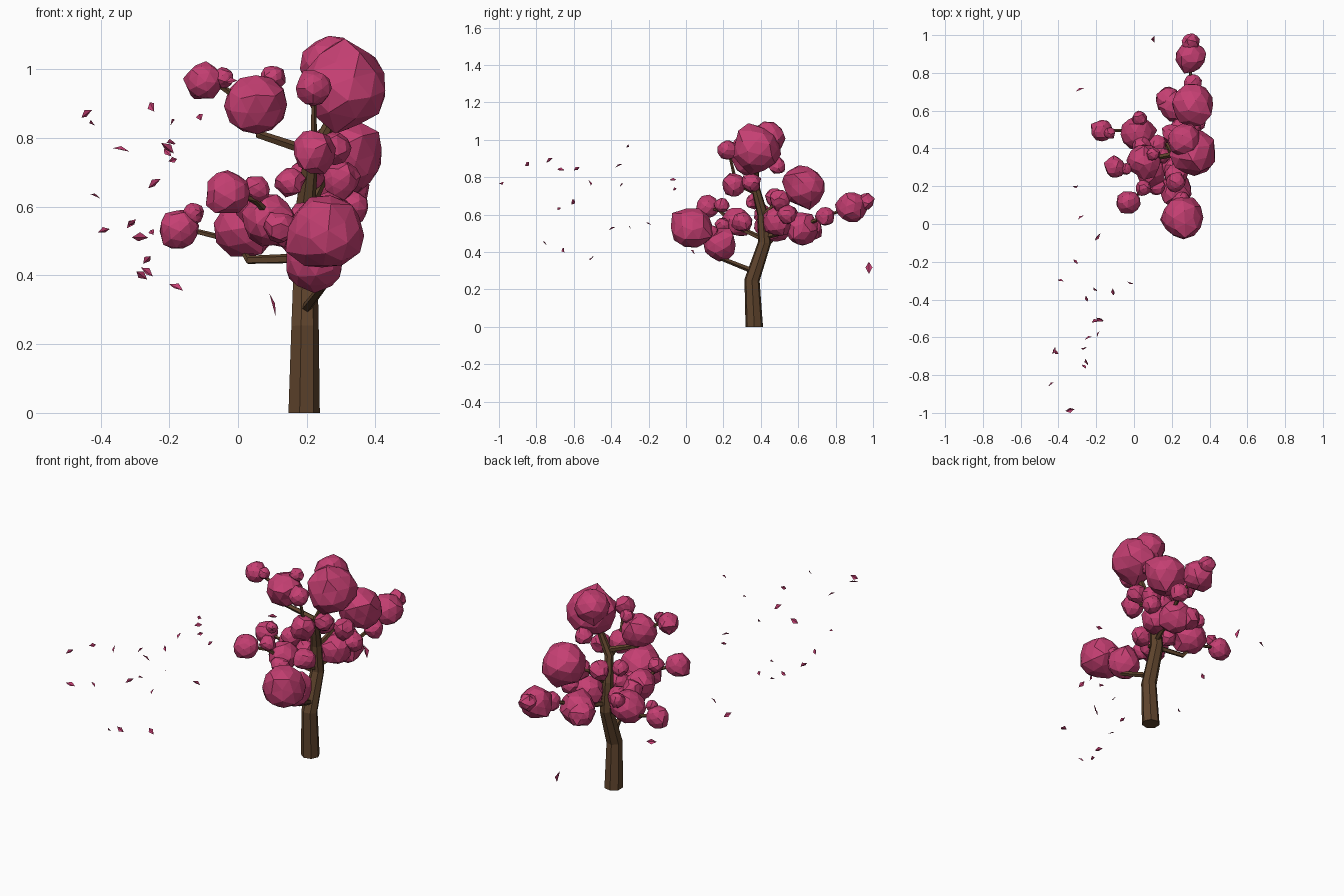
import bpy, bmesh, math, random
from mathutils import Vector, Matrix, Euler

random.seed(7)


def material(name, rgb):
    m = bpy.data.materials.new(name)
    m.diffuse_color = (*rgb, 1)
    return m


bark = material("bark", (0.115, 0.058, 0.026))
pink = material("blossom", (0.56, 0.05, 0.17))


def finish(bm, name, mat):
    me = bpy.data.meshes.new(name)
    bm.to_mesh(me)
    bm.free()
    me.materials.append(mat)
    ob = bpy.data.objects.new(name, me)
    bpy.context.collection.objects.link(ob)
    return ob


def limb(name, pts, r0, r1, sides):
    """Tapered faceted tube through the given points."""
    pts = [Vector(p) for p in pts]
    bm = bmesh.new()
    rings = []
    q = None
    prev = None
    for i, p in enumerate(pts):
        d = (pts[min(i + 1, len(pts) - 1)] - pts[max(i - 1, 0)]).normalized()
        if i == 0 and sides > 6:
            d = Vector((0, 0, 1))        # flat foot of the trunk
        if q is None:
            q = Vector((0, 0, 1)).rotation_difference(d)
        else:
            q = prev.rotation_difference(d) @ q
        prev = d
        r = r0 + (r1 - r0) * i / (len(pts) - 1)
        rings.append([bm.verts.new(p + q @ Vector((r * math.cos(2 * math.pi * k / sides),
                                                   r * math.sin(2 * math.pi * k / sides), 0)))
                      for k in range(sides)])
    for a, b in zip(rings, rings[1:]):
        for k in range(sides):
            j = (k + 1) % sides
            bm.faces.new((a[k], a[j], b[j], b[k]))
    bm.faces.new(rings[0][::-1])
    bm.faces.new(rings[-1])
    return finish(bm, name, bark)


# Trunk
limb("trunk", [(.19, .365, 0), (.193, .353, .25), (.195, .42, .45), (.195, .41, .6),
               (.21, .375, .73), (.27, .37, .85), (.29, .39, .95)], .048, .011, 7)

# Branches
branches = [
    [(.195, .355, .30), (.245, .19, .365), (.22, .14, .43), (.25, .04, .52)],
    [(.195, .41, .45), (.03, .44, .445), (.0, .49, .50), (-.05, .495, .51), (-.17, .495, .54)],
    [(.2, .41, .47), (.13, .28, .53), (.05, .18, .62), (-.03, .115, .64)],
    [(.21, .37, .76), (.06, .34, .81), (.05, .33, .88), (-.05, .305, .95), (-.10, .3, .97)],
    [(.2, .42, .48), (.25, .58, .52), (.3, .74, .59), (.3, .88, .64)],
    [(.2, .4, .58), (.25, .5, .68), (.31, .62, .74)],
    [(.21, .37, .72), (.22, .27, .76), (.22, .23, .93)],
]
for i, b in enumerate(branches):
    limb(f"branch_{i + 1}", b, .015, .007, 5)

# Foliage clumps: x, y, z, radius
clumps = [
    (.257, .03, .527, .113), (.22, .18, .44, .088),
    (.02, .485, .54, .09), (-.17, .495, .535, .058),
    (-.03, .113, .64, .063), (.09, .27, .56, .078),
    (.055, .335, .895, .09), (-.10, .3, .965, .055),
    (.315, .38, .95, .125), (.27, .44, 1.01, .088), (.22, .22, .945, .052),
    (.31, .63, .75, .112), (.3, .885, .64, .082), (.31, .745, .59, .05),
    (.23, .62, .525, .09), (.26, .49, .56, .08), (.22, .255, .76, .062),
]
small = [
    (-.13, .48, .58, .03), (.1, .37, .975, .035), (-.04, .29, .975, .03),
    (.28, .35, .77, .05), (.29, .485, .86, .045), (.2, .475, .69, .052),
    (.3, .5, .68, .055), (.3, .96, .67, .045), (.15, .36, .67, .042),
    (.2, .3, .56, .055), (.18, .66, .52, .065), (.33, .54, .6, .05),
    (.05, .19, .65, .04), (.03, .56, .6, .04), (.04, .41, .6, .05),
    (.25, .13, .5, .045), (.12, .42, .54, .055), (.12, .2, .54, .045),
]


def foliage(name, data, subdiv, jitter):
    for i, (x, y, z, r) in enumerate(data):
        bm = bmesh.new()
        rot = Euler([random.uniform(0, 6.28) for _ in range(3)]).to_matrix().to_4x4()
        bmesh.ops.create_icosphere(bm, subdivisions=subdiv, radius=r,
                                   matrix=Matrix.Translation((x, y, z)) @ rot)
        c = Vector((x, y, z))
        for v in bm.verts:
            v.co = c + (v.co - c) * random.uniform(1 - jitter, 1 + jitter)
        # leaf tips poking out of the clump
        for v in random.sample(list(bm.verts), 3):
            v.co = c + (v.co - c).normalized() * r * 1.17
        finish(bm, f"{name}_{i + 1}", pink)


foliage("foliage_clump", clumps, 2, .07)
foliage("small_foliage", small, 2, .1)

# Petals drifting in the wind
petals = [
    (.1, .978, .315), (-.34, -.985, .765), (-.44, -.85, .87), (-.265, -.755, .445),
    (-.25, -.73, .89), (-.415, -.68, .63), (-.265, -.655, .41), (-.243, -.605, .667),
    (-.19, -.585, .845), (-.205, -.515, .77), (-.18, -.505, .365), (-.39, -.3, .53),
    (-.25, -.395, .525), (-.11, -.36, .86), (-.205, -.345, .757), (-.425, -.67, .84),
    (-.31, -.2, .55), (-.195, -.07, .785), (-.19, -.06, .735), (-.28, .035, .40),
    (-.31, .2, .55), (-.285, .71, .51), (-.02, -.31, .965),
]
for i, p in enumerate(petals):
    s = .034 if i == 0 else random.uniform(.016, .026)
    w = s * .55
    bm = bmesh.new()
    a, b, c, d = [bm.verts.new(v) for v in
                  ((-s, 0, 0), (0, -w, .25 * s), (s, 0, 0), (0, w, .25 * s))]
    bm.faces.new((a, b, c))
    bm.faces.new((a, c, d))
    if i == 0:      # upright petal at the back
        rot = Euler((0, math.radians(75), 0))
    else:
        rot = Euler((random.uniform(.4, 1.3), random.uniform(-.8, .8), random.uniform(0, 6.28)))
    if i == 1:
        rot = Euler((.4, .2, .2))
    bmesh.ops.transform(bm, matrix=Matrix.Translation(p) @ rot.to_matrix().to_4x4(), verts=bm.verts)
    finish(bm, f"petal_{i + 1}", pink)
